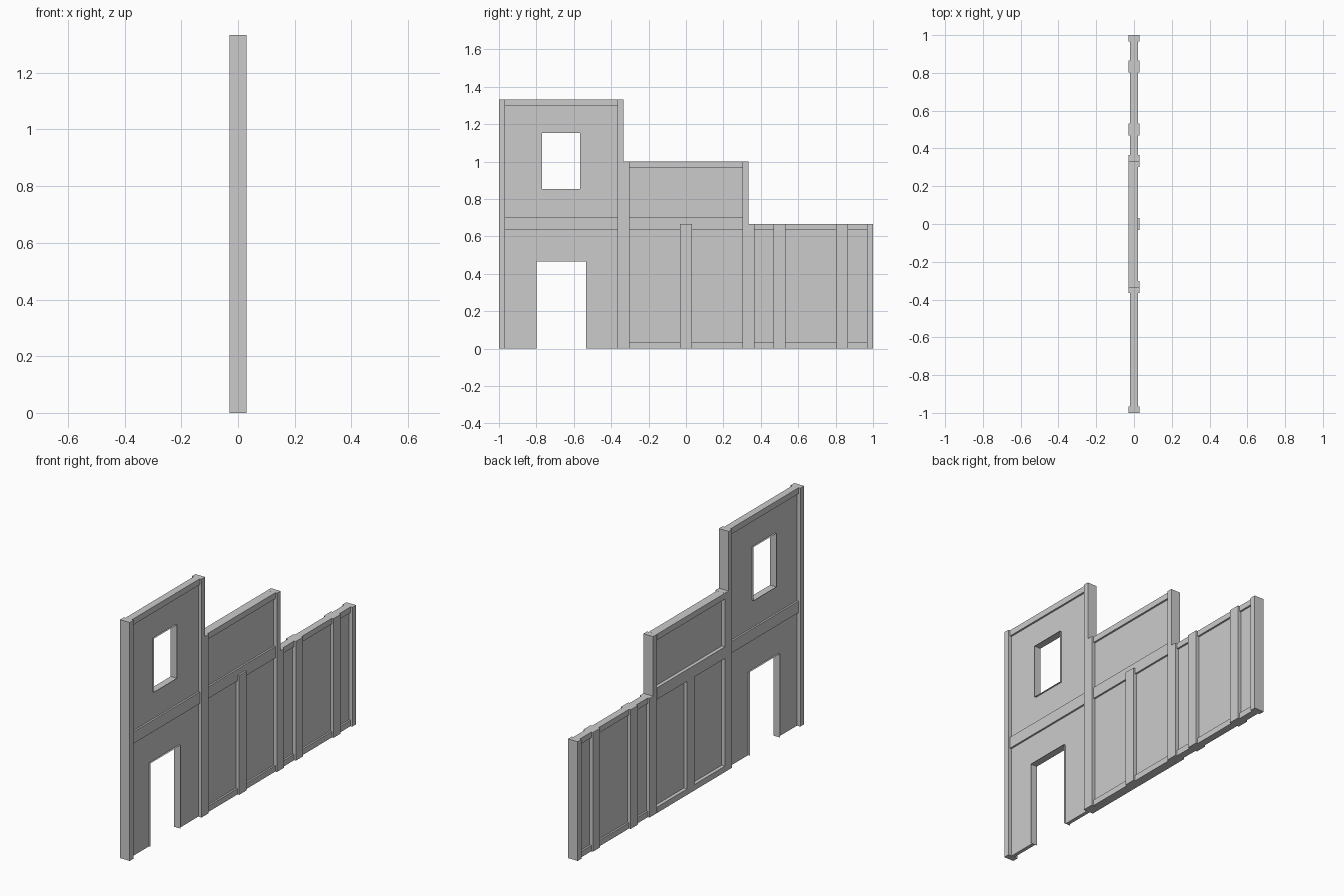
import bpy, bmesh

if "Cube" in bpy.data.objects:
    bpy.data.objects.remove(bpy.data.objects["Cube"])

T = 1 / 3  # step length and step height


def prism(name, yz, x0=-0.03, x1=0.03):
    """Extrude a side profile of (y, z) points from x0 to x1."""
    bm = bmesh.new()
    face = bm.faces.new([bm.verts.new((x0, y, z)) for y, z in yz])
    ext = bmesh.ops.extrude_face_region(bm, geom=[face])
    verts = [g for g in ext["geom"] if isinstance(g, bmesh.types.BMVert)]
    bmesh.ops.translate(bm, verts=verts, vec=(x1 - x0, 0, 0))
    bmesh.ops.recalc_face_normals(bm, faces=bm.faces)
    me = bpy.data.meshes.new(name)
    bm.to_mesh(me)
    bm.free()
    ob = bpy.data.objects.new(name, me)
    bpy.context.collection.objects.link(ob)
    return ob


def box(name, y0, y1, z0, z1, x0=-0.03, x1=0.03):
    return prism(name, [(y0, z0), (y1, z0), (y1, z1), (y0, z1)], x0, x1)


def lining(name, yz, x):
    """Thin strip following the edge of an opening, proud of the panel."""
    verts = [(s * x, y, z) for y, z in yz for s in (-1, 1)]
    faces = [(2 * i, 2 * i + 1, 2 * i + 3, 2 * i + 2) for i in range(len(yz) - 1)]
    me = bpy.data.meshes.new(name)
    me.from_pydata(verts, [], faces)
    bpy.context.collection.objects.link(bpy.data.objects.new(name, me))


# stepped infill panel with a door notch
door = [(-0.8, 0), (-0.8, 0.467), (-0.535, 0.467), (-0.535, 0)]
panel = prism("wall_panel", [(-0.99, 0)] + door + [
    (-0.32, 0), (-0.32, 0.01), (0.99, 0.01), (0.99, 0.65), (0.32, 0.65),
    (0.32, 0.985), (-0.345, 0.985), (-0.345, 1.32), (-0.99, 1.32)], -0.01, 0.01)

# window opening
window = [(-0.77, 0.853), (-0.77, 1.153), (-0.567, 1.153), (-0.567, 0.853)]
cutter = prism("window_cutter", window, -0.1, 0.1)
cutter.hide_render = True
cutter.hide_set(True)
mod = panel.modifiers.new("window", "BOOLEAN")
mod.operation = "DIFFERENCE"
mod.solver = "EXACT"
mod.object = cutter

# opening linings
lining("door_lining", door, 0.02)
lining("window_lining", window + window[:1], 0.02)

# end posts
box("end_post_tall", -1, -0.967, 0, 4 * T)
box("end_post_low", 0.967, 1, 0, 2 * T)

# stepped posts where the wall height changes
for name, y, top in (("step_post_tall", -T, 4 * T), ("step_post_mid", T, 3 * T)):
    prism(name, [(y - 0.032, 0), (y + 0.032, 0), (y + 0.032, top - T),
                 (y, top - T), (y, top), (y - 0.032, top)])

# intermediate posts
for i, y in enumerate((0, 0.5, 0.833)):
    box(f"stud_{i + 1}", y - 0.032, y + 0.032, 0, 2 * T)

# horizontal beams: name, y range, z range, back depth
beams = [
    ("top_beam_tall", -0.967, -0.365, 1.3, 4 * T, -0.02),
    ("floor_beam_tall", -0.967, -0.365, 0.635, 0.7, -0.02),
    ("top_beam_mid", -0.301, 0.301, 0.967, 1.0, -0.03),
    ("floor_beam_mid", -0.301, 0.301, 0.635, 0.7, -0.03),
    ("sill_mid", -0.301, 0.301, 0, 0.033, -0.03),
    ("top_beam_low", 0.365, 0.967, 0.635, 2 * T, -0.02),
    ("sill_low", 0.365, 0.967, 0, 0.033, -0.02),
]
for name, y0, y1, z0, z1, back in beams:
    box(name, y0, y1, z0, z1, back, 0.02)
